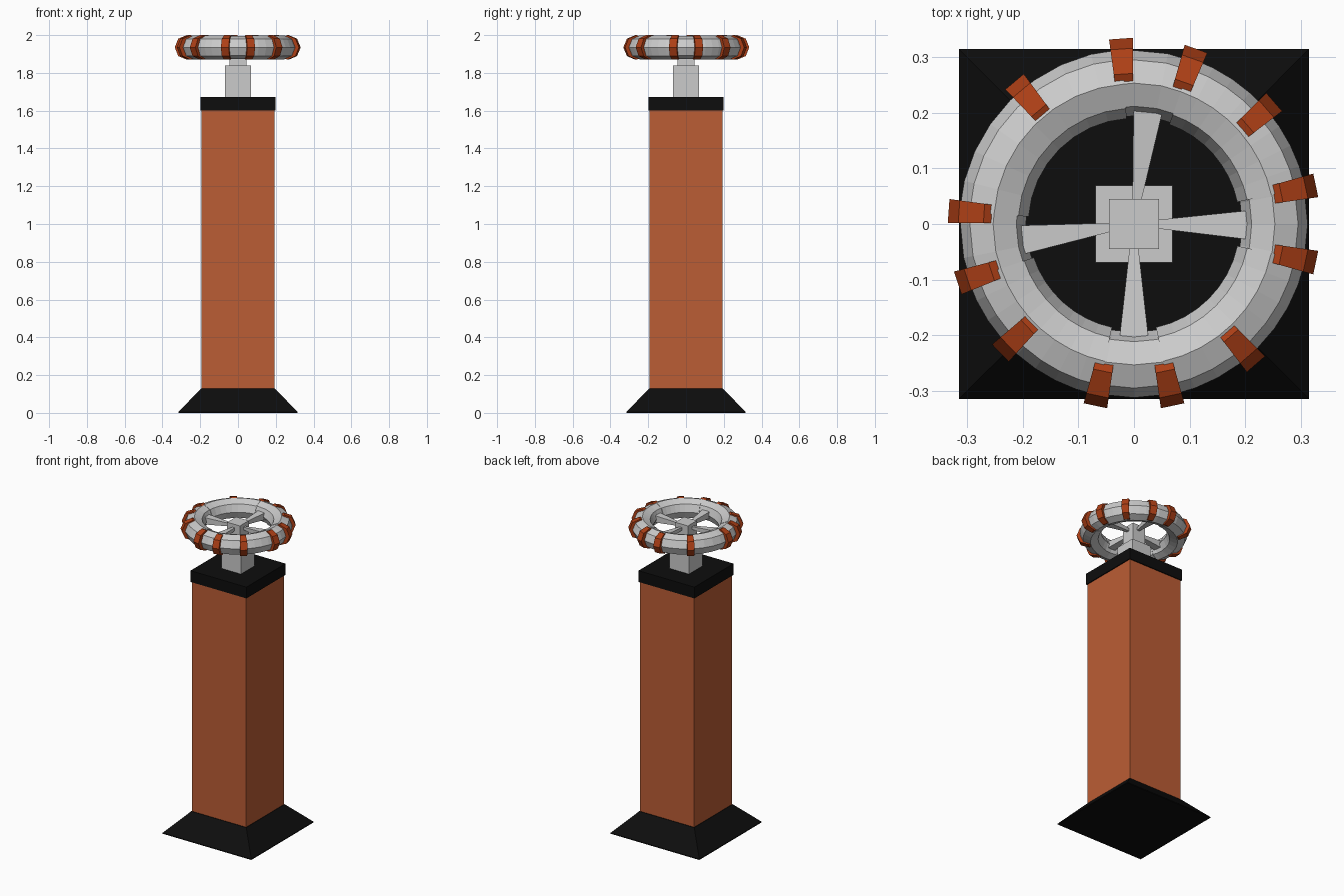
import bpy, bmesh
from math import sin, cos, pi, radians
from mathutils import Matrix

if "Cube" in bpy.data.objects:
    bpy.data.objects.remove(bpy.data.objects["Cube"])


def material(name, rgb):
    m = bpy.data.materials.new(name)
    m.diffuse_color = (*rgb, 1)
    m.use_nodes = True
    m.node_tree.nodes["Principled BSDF"].inputs["Base Color"].default_value = m.diffuse_color
    return m


ORANGE = material("painted_orange", (0.5, 0.11, 0.035))
RUST = material("rust_orange", (0.42, 0.05, 0.008))
BLACK = material("black", (0.004, 0.004, 0.004))


def finish(name, bm, mat=None):
    bmesh.ops.recalc_face_normals(bm, faces=bm.faces)
    me = bpy.data.meshes.new(name)
    bm.to_mesh(me)
    bm.free()
    ob = bpy.data.objects.new(name, me)
    bpy.context.collection.objects.link(ob)
    if mat:
        me.materials.append(mat)
    return ob


def bridge(bm, rings, closed):
    """Skin a list of point rings; cap the ends unless the loop is closed."""
    vs = [[bm.verts.new(p) for p in r] for r in rings]
    n = len(vs[0])
    for i in range(len(vs) if closed else len(vs) - 1):
        a, b = vs[i], vs[(i + 1) % len(vs)]
        for k in range(n):
            bm.faces.new((a[k], a[(k + 1) % n], b[(k + 1) % n], b[k]))
    if not closed:
        bm.faces.new(vs[0])
        bm.faces.new(vs[-1])


def square_stack(name, levels, mat=None):
    """Square column through (half width, z) levels."""
    bm = bmesh.new()
    bridge(bm, [[(-h, -h, z), (h, -h, z), (h, h, z), (-h, h, z)] for h, z in levels], False)
    return finish(name, bm, mat)


def tube_arc(name, start, end, major, rx, rz, steps, sides=8, mat=None):
    """Arc of a horizontal ring with an elliptical faceted section (degrees)."""
    closed = end - start >= 360
    rings = []
    for i in range(steps if closed else steps + 1):
        a = radians(start + (end - start) * i / steps)
        ring = []
        for k in range(sides):
            t = 2 * pi * k / sides
            r = major + rx * cos(t)
            ring.append((r * cos(a), r * sin(a), WHEEL_Z + rz * sin(t)))
        rings.append(ring)
    bm = bmesh.new()
    bridge(bm, rings, closed)
    return finish(name, bm, mat)


WHEEL_Z = 1.935

# Pedestal
square_stack("base_skirt", [(0.315, 0), (0.315, 0.005), (0.195, 0.13)], BLACK)
square_stack("pillar", [(0.192, 0.12), (0.192, 1.605)], ORANGE)
square_stack("pillar_cap", [(0.198, 1.6), (0.198, 1.672)], BLACK)

# Wheel mount
square_stack("mount_block", [(0.069, 1.67), (0.069, 1.838)])
square_stack("hub", [(0.045, 1.83), (0.045, 1.965)])

# Wheel rim
tube_arc("rim", 0, 360, 0.2535, 0.059, 0.061, 32)

# Grips between the spokes, with a band at each end and in the middle
for n, (first, mid, last) in enumerate([(12, 41, 70.5), (94, 130, 176),
                                        (198.5, 224, 258), (282, 311, 348)], 1):
    tube_arc(f"grip_{n}", first, last, 0.2525, 0.0625, 0.063, 8)
    for m, ang in enumerate((first, mid, last), 1):
        wrap = m == 2 and n > 1
        tube_arc(f"band_{n}_{m}", ang - 3.7, ang + 3.7, 0.267 if wrap else 0.271,
                 0.068 if wrap else 0.064, 0.065, 1, mat=RUST)

# Spokes tapering towards the hub
for n, ang in enumerate((-0.5, 83, 188, 270), 1):
    bm = bmesh.new()
    bridge(bm, [[(x, -w, WHEEL_Z - h), (x, w, WHEEL_Z - h), (x, w, WHEEL_Z + h), (x, -w, WHEEL_Z + h)]
                for x, w, h in ((0.035, 0.007, 0.008), (0.205, 0.026, 0.022))], False)
    bm.transform(Matrix.Rotation(radians(ang), 4, 'Z'))
    finish(f"spoke_{n}", bm)
